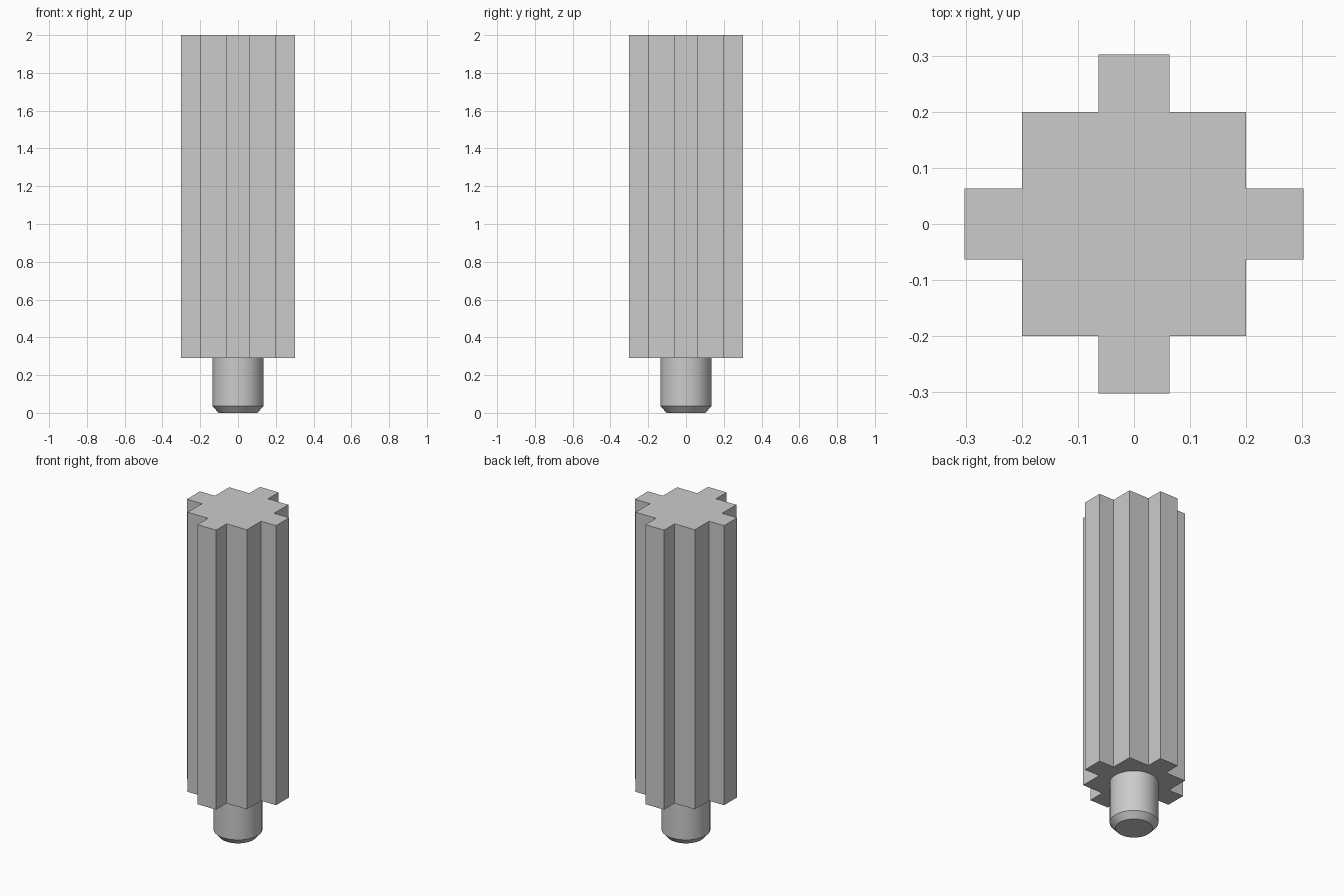
import bpy
import bmesh
from math import cos, sin, pi
from mathutils import Matrix, Vector

cube = bpy.data.objects.get("Cube")
if cube:
    bpy.data.objects.remove(cube, do_unlink=True)

grey = bpy.data.materials.new("plain_grey")
grey.use_nodes = True
colour = (0.6, 0.6, 0.6, 1)
grey.diffuse_color = colour
grey.node_tree.nodes["Principled BSDF"].inputs["Base Color"].default_value = colour


def add_part(name, bm):
    bmesh.ops.recalc_face_normals(bm, faces=bm.faces)
    mesh = bpy.data.meshes.new(name)
    bm.to_mesh(mesh)
    bm.free()
    mesh.materials.append(grey)
    obj = bpy.data.objects.new(name, mesh)
    bpy.context.collection.objects.link(obj)
    return obj


# Splined body: a square core with a rib on each side, extruded upwards
CORE, RIB, REACH = 0.2, 0.063, 0.302
BASE, TOP = 0.29, 2.0
quarter = [(REACH, -RIB), (REACH, RIB), (CORE, RIB), (CORE, CORE), (RIB, CORE)]
bm = bmesh.new()
outline = []
for turn in range(4):
    rotation = Matrix.Rotation(turn * pi / 2, 3, "Z")
    outline += [bm.verts.new(rotation @ Vector((x, y, BASE))) for x, y in quarter]
bottom = bm.faces.new(outline)
extruded = bmesh.ops.extrude_face_region(bm, geom=[bottom], use_keep_orig=True)
top_verts = [v for v in extruded["geom"] if isinstance(v, bmesh.types.BMVert)]
bmesh.ops.translate(bm, verts=top_verts, vec=(0, 0, TOP - BASE))
add_part("splined_body", bm)

# Round pin with a chamfered foot, built from stacked rings
SIDES = 64
bm = bmesh.new()
rings = []
for radius, z in [(0.103, 0), (0.135, 0.036), (0.135, BASE)]:
    rings.append([bm.verts.new((radius * cos(2 * pi * i / SIDES),
                                radius * sin(2 * pi * i / SIDES), z))
                  for i in range(SIDES)])
for low, high in zip(rings, rings[1:]):
    for i in range(SIDES):
        j = (i + 1) % SIDES
        bm.faces.new((low[i], low[j], high[j], high[i]))
bm.faces.new(rings[0])
bm.faces.new(rings[-1])
pin = add_part("round_pin", bm)

# Smooth the round wall while keeping the chamfer edges sharp
bpy.ops.object.select_all(action="DESELECT")
pin.select_set(True)
bpy.context.view_layer.objects.active = pin
bpy.ops.object.shade_smooth_by_angle(angle=pi / 6)
